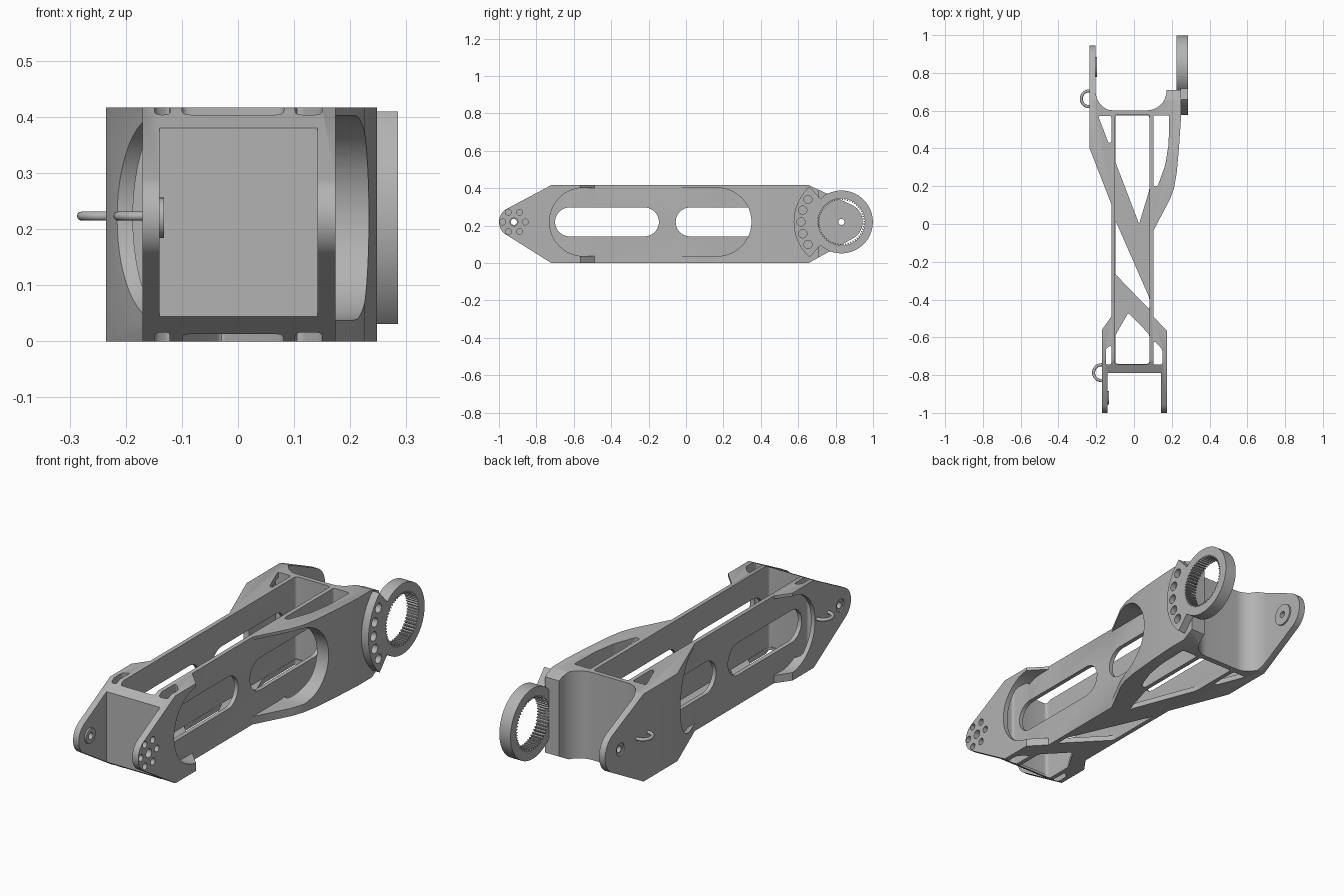
import bpy, bmesh, math
from mathutils import Vector

if "Cube" in bpy.data.objects:
    bpy.data.objects.remove(bpy.data.objects["Cube"])

grey = bpy.data.materials.new("satin grey")
grey.use_nodes = True
grey.diffuse_color = (0.45, 0.45, 0.45, 1)
grey.node_tree.nodes["Principled BSDF"].inputs["Base Color"].default_value = (0.45, 0.45, 0.45, 1)

H = 0.417          # body height
MID = 0.22         # axle height
RING_Y = 0.831     # rear axle
FRONT_Y = -0.92    # front axle


def prism(name, pts, lo, hi, axis="z"):
    """Extrude a closed outline along z (points x,y) or along x (points y,z)."""
    place = (lambda p, h: (p[0], p[1], h)) if axis == "z" else (lambda p, h: (h, p[0], p[1]))
    bm = bmesh.new()
    low = [bm.verts.new(place(p, lo)) for p in pts]
    high = [bm.verts.new(place(p, hi)) for p in pts]
    bm.faces.new(low)
    bm.faces.new(high)
    n = len(pts)
    for i in range(n):
        j = (i + 1) % n
        bm.faces.new((low[i], low[j], high[j], high[i]))
    bmesh.ops.recalc_face_normals(bm, faces=bm.faces)
    mesh = bpy.data.meshes.new(name)
    bm.to_mesh(mesh)
    bm.free()
    mesh.materials.append(grey)
    ob = bpy.data.objects.new(name, mesh)
    bpy.context.collection.objects.link(ob)
    return ob


def arc(cx, cy, rx, a0, a1, n=24, ry=None):
    ry = ry or rx
    angles = [math.radians(a0 + (a1 - a0) * i / n) for i in range(n + 1)]
    return [(cx + rx * math.cos(a), cy + ry * math.sin(a)) for a in angles]


def circle(cx, cy, r, n=32):
    return arc(cx, cy, r, 0, 360, n)[:-1]


def stadium(y0, y1, r):
    return arc(y0 + r, MID, r, 90, 270) + arc(y1 - r, MID, r, -90, 90)


def rounded(pts, r):
    """Round the corners of an outline."""
    out = []
    for i, p in enumerate(pts):
        p, a, b = Vector(p), Vector(pts[i - 1]), Vector(pts[(i + 1) % len(pts)])
        s = p + (a - p).normalized() * min(r, (a - p).length * 0.45)
        e = p + (b - p).normalized() * min(r, (b - p).length * 0.45)
        out += [tuple(s * (1 - t) ** 2 + p * 2 * t * (1 - t) + e * t * t) for t in (0, .25, .5, .75, 1)]
    return out


def combine(target, cutter, operation="DIFFERENCE"):
    mod = target.modifiers.new("cut", "BOOLEAN")
    mod.operation, mod.solver, mod.object = operation, "EXACT", cutter
    bpy.context.view_layer.objects.active = target
    bpy.ops.object.modifier_apply(modifier=mod.name)
    bpy.data.objects.remove(cutter)


def smooth(ob):
    bpy.ops.object.select_all(action="DESELECT")
    ob.select_set(True)
    bpy.context.view_layer.objects.active = ob
    bpy.ops.object.shade_smooth_by_angle(angle=math.radians(32))


# Body plan: waisted beam with a fork at each end
left_side = [(-0.203, 0.947), (-0.235, 0.947), (-0.235, 0.4), (-0.12, 0.105),
             (-0.12, -0.49), (-0.17, -0.56), (-0.17, -1)]
front_fork = [(-0.14, -1), (-0.14, -0.79), (0.142, -0.79), (0.142, -1)]
right_side = [(0.174, -1), (0.174, -0.565), (0.102, -0.49), (0.102, -0.037), (0.19, 0.13),
              (0.212, 0.19), (0.226, 0.27), (0.238, 0.4), (0.248, 0.55), (0.248, 0.71), (0.172, 0.71)]
rear_saddle = (arc(0.07, 0.705, 0.102, 0, -90, 14, 0.103)
               + arc(-0.113, 0.705, 0.09, -90, -180, 14, 0.103))
body = prism("arm_body", left_side + front_fork + right_side + rear_saddle, 0, H)

# Side profile: tapered, rounded ends
side = ([(-0.72, H), (-0.72, H)][:1] + arc(FRONT_Y, MID, 0.08, 120, 240) + [(-0.72, 0), (0.655, 0)]
        + arc(0.845, MID, 0.1, -64, 64) + [(0.655, H)])
combine(body, prism("profile", side, -0.4, 0.4, "x"), "INTERSECT")

# Open trough and the truss openings in its floor
combine(body, prism("trough", rounded([(-0.1, -0.745), (0.082, -0.745), (0.082, 0.58), (-0.1, 0.58)], 0.015), 0.025, 1))
openings = [
    [(-0.099, 0.575), (-0.099, 0.33), (0.027, 0.0), (0.081, 0.18), (0.081, 0.575)],
    [(-0.099, 0.02), (-0.099, -0.265), (0.081, -0.452), (0.081, -0.39)],
    [(-0.099, -0.74), (-0.099, -0.59), (-0.03, -0.47), (0.081, -0.585), (0.081, -0.74)]]
for pts in openings:
    combine(body, prism("floor_opening", rounded(pts, 0.012), -0.1, 0.1))

# Hollows between inner walls and outer skin, and the pockets above them
hollow_left = [(-0.12, 0.16), (-0.205, 0.4), (-0.205, 0.575), (-0.12, 0.575)]
combine(body, prism("hollow", hollow_left, 0.025, H - 0.025))
pockets = [
    [(-0.19, 0.572), (-0.12, 0.572), (-0.12, 0.43), (-0.135, 0.43)],
    [(0.102, 0.575), (0.187, 0.575), (0.183, 0.42), (0.165, 0.31), (0.125, 0.2), (0.102, 0.2)],
    [(-0.149, -0.745), (-0.12, -0.745), (-0.12, -0.64), (-0.149, -0.66)],
    [(0.102, -0.745), (0.15, -0.745), (0.15, -0.665), (0.115, -0.625), (0.102, -0.625)]]
for pts in pockets:
    combine(body, prism("pocket", rounded(pts, 0.012), -0.1, 1))

# Long side recesses and the slots through the inner walls
for lo, hi in ((-0.5, -0.1205), (0.1025, 0.5)):
    combine(body, prism("recess", stadium(-0.73, 0.35, 0.1825), lo, hi, "x"))
for y0, y1 in ((-0.7, -0.145), (-0.055, 0.5)):
    combine(body, prism("slot", stadium(y0, y1, 0.077), -0.125, 0.115, "x"))

# Axle bosses on the -x arms
for y, x, r in ((FRONT_Y, -0.141, 0.036), (RING_Y, -0.204, 0.052)):
    combine(body, prism("boss", circle(y, MID, r), x, x + 0.009, "x"), "UNION")
    combine(body, prism("axle_hole", circle(y, MID, 0.016), -0.3, -0.1, "x"))
    outer = -0.17 if y < 0 else -0.235
    combine(body, prism("counterbore", circle(y, MID, 0.03), outer - 0.05, outer + 0.006, "x"))

# Bolt circle on the front +x arm
combine(body, prism("axle_hole", circle(FRONT_Y, MID, 0.021), 0.1, 0.3, "x"))
for i in range(6):
    a = math.radians(60 * i)
    spot = (FRONT_Y + 0.06 * math.cos(a), MID + 0.06 * math.sin(a))
    combine(body, prism("bolt_hole", circle(*spot, 0.016, 20), 0.1, 0.3, "x"))
smooth(body)

# Crescent mounting plate with five bolt holes
plate = prism("ring_mount", arc(RING_Y, MID, 0.255, 132, 228, 40) + arc(RING_Y, MID, 0.15, 228, 132, 30), 0.245, 0.285, "x")
for angle in (146, 163, 180, 197, 214):
    a = math.radians(angle)
    spot = (RING_Y + 0.216 * math.cos(a), MID + 0.216 * math.sin(a))
    combine(plate, prism("bolt_hole", circle(*spot, 0.022, 24), 0.258, 0.4, "x"))
    combine(plate, prism("bolt_seat", circle(*spot, 0.012, 24), 0.25, 0.4, "x"))
smooth(plate)

# Internal gear ring
ring = prism("gear_ring", circle(RING_Y, MID, 0.168, 96), 0.226, 0.285, "x")
teeth = 54
outline = []
for i in range(teeth):
    for step, r in ((0, 0.117), (0.3, 0.117), (0.45, 0.126), (0.85, 0.126)):
        a = 2 * math.pi * (i + step) / teeth
        outline.append((RING_Y + r * math.cos(a), MID + r * math.sin(a)))
combine(ring, prism("tooth_cutter", outline, 0.1, 0.4, "x"))
smooth(ring)

# Cable loops on the -x side
for name, x, y in (("rear_cable_loop", -0.237, 0.663), ("front_cable_loop", -0.172, -0.787)):
    bpy.ops.mesh.primitive_torus_add(location=(x, y, MID + 0.003), major_radius=0.042, minor_radius=0.008,
                                     major_segments=40, minor_segments=12)
    loop = bpy.context.object
    loop.name = name
    loop.data.materials.append(grey)
    combine(loop, prism("trim", [(x + 0.015, y - 1), (x + 1, y - 1), (x + 1, y + 1), (x + 0.015, y + 1)], 0, 1))
    smooth(loop)
